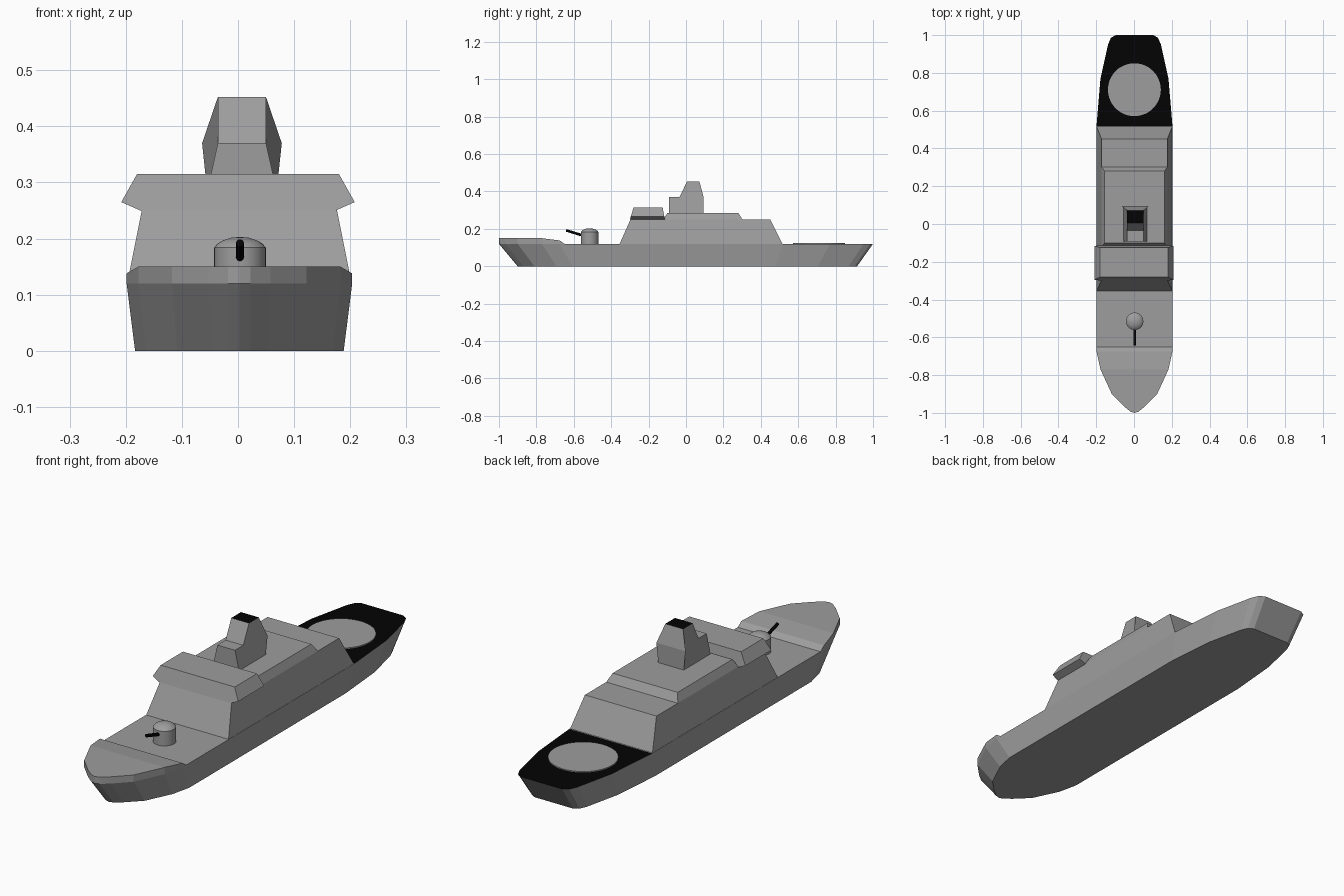
import bpy, bmesh, math
from mathutils import Vector

if "Cube" in bpy.data.objects:
    bpy.data.objects.remove(bpy.data.objects["Cube"])


def paint(name, value):
    m = bpy.data.materials.new(name)
    m.diffuse_color = (value, value, value, 1)
    m.use_nodes = True
    m.node_tree.nodes["Principled BSDF"].inputs["Base Color"].default_value = m.diffuse_color
    return m


black = paint("black_paint", 0.001)
grey = paint("grey_paint", 0.34)


def make(name, verts, faces, mat=grey):
    me = bpy.data.meshes.new(name)
    me.from_pydata(verts, [], faces)
    bm = bmesh.new()
    bm.from_mesh(me)
    bmesh.ops.recalc_face_normals(bm, faces=bm.faces)
    bm.to_mesh(me)
    bm.free()
    ob = bpy.data.objects.new(name, me)
    bpy.context.collection.objects.link(ob)
    me.materials.append(mat)
    return ob


def loft(name, rings, cx=0):
    """Stack of rectangular levels: (half width, y front, y back, z)."""
    v = []
    for w, y0, y1, z in rings:
        v += [(cx - w, y0, z), (cx + w, y0, z), (cx + w, y1, z), (cx - w, y1, z)]
    f = [(0, 1, 2, 3), tuple(range(len(v) - 4, len(v)))]
    for k in range(0, len(v) - 4, 4):
        for i in range(4):
            j = (i + 1) % 4
            f.append((k + i, k + j, k + 4 + j, k + 4 + i))
    return make(name, v, f)


def weld(vs, fs):
    """Merge coincident points so no degenerate faces remain."""
    seen, out = {}, []
    idx = [seen.setdefault(tuple(round(c, 5) for c in p), len(seen)) for p in vs]
    for f in fs:
        g = list(dict.fromkeys(idx[i] for i in f))
        if len(g) > 2:
            out.append(g)
    return list(seen), out


# Hull: deck-edge stations (x, y, z) on one side, bow to stern
hx = .0025
stations = [(0, -1, .15), (.02, -.994, .15), (.055, -.966, .15), (.12, -.9, .15),
            (.18, -.77, .15), (.201, -.675, .138), (.201, -.65, .12), (.201, .52, .12),
            (.18, .77, .12), (.14, .95, .12), (.125, .985, .12), (.1, 1, .12)]
verts = []
for x, y, z in stations:
    yb = y * (.9 if y < 0 else .915)
    for s in (-1, 1):
        verts += [(hx + s * x * .925, yb, 0), (hx + s * x, y, .12), (hx + s * x, y, z)]
n = len(stations)
faces = []
for i in range(n - 1):
    a, b = i * 6, i * 6 + 6
    for o in (0, 3):
        faces.append((a + o, b + o, b + o + 1, a + o + 1))
        if i < 6:
            faces.append((a + o + 1, b + o + 1, b + o + 2, a + o + 2))
    faces.append((a, b, b + 3, a + 3))
    if i < 7:
        faces.append((a + 2, b + 2, b + 5, a + 5))
e = (n - 1) * 6
faces.append((e, e + 1, e + 4, e + 3))
make("hull", *weld(verts, faces))

# Black aft deck closing the stern
aft = stations[7:]
ring = [(hx + x, y, z) for x, y, z in aft] + [(hx - x, y, z) for x, y, z in reversed(aft)]
make("aft_deck", ring, [tuple(range(len(ring)))], black)

# Superstructure and bridge
loft("deckhouse", [(.2, -.355, .515, .12), (.174, -.297, .45, .25)], hx)
loft("upper_deckhouse", [(.174, -.12, .302, .25), (.158, -.10, .28, .285)], hx)
loft("bridge", [(.174, -.3, -.113, .25), (.208, -.2954, -.1158, .265),
                (.18, -.28, -.125, .315)])

# Funnel: side profile (half width, y, z) mirrored, rear shoulder flared
prof = [(.062, -.092, .285), (.043, -.092, .37), (.043, -.035, .37), (.043, .005, .452),
        (.043, .072, .452), (.071, .094, .37), (.062, .094, .285)]
cx = .007
fv = [(cx + s * w, y, z) for s in (-1, 1) for w, y, z in prof]
ff = [tuple(range(7)), tuple(range(7, 14))]
ff += [(i, (i + 1) % 7, (i + 1) % 7 + 7, i + 7) for i in range(7) if i != 3]
make("funnel", fv, ff)
make("funnel_cap", [fv[3], fv[4], fv[11], fv[10]], [(0, 1, 2, 3)], black)

# Landing pad
bpy.ops.mesh.primitive_cylinder_add(vertices=48, radius=.14, depth=.006,
                                    location=(.002, .711, .122))
pad = bpy.context.object
pad.name = "landing_pad"
pad.data.materials.append(grey)

# Gun turret: revolved profile with a shallow dome
seg = 32
tx = .0035
tp = [(.046, .12), (.046, .184), (.04, .191), (.03, .197), (.016, .2015)]
tv = [(tx + r * math.cos(a), -.515 + r * math.sin(a), z) for r, z in tp
      for a in (2 * math.pi * k / seg for k in range(seg))]
tf = [(k * seg + i, k * seg + (i + 1) % seg, (k + 1) * seg + (i + 1) % seg, (k + 1) * seg + i)
      for k in range(len(tp) - 1) for i in range(seg)]
tv.append((tx, -.515, .203))
top = (len(tp) - 1) * seg
tf += [(top + i, top + (i + 1) % seg, len(tv) - 1) for i in range(seg)]
tf.append(tuple(range(seg)))
turret = make("gun_turret", tv, tf)
bpy.ops.object.select_all(action='DESELECT')
bpy.context.view_layer.objects.active = turret
turret.select_set(True)
bpy.ops.object.shade_smooth_by_angle(angle=math.radians(25))

# Gun barrel
p, q = Vector((tx, -.55, .164)), Vector((tx, -.641, .192))
bpy.ops.mesh.primitive_cylinder_add(vertices=16, radius=.007, depth=(q - p).length,
                                    location=(p + q) / 2)
barrel = bpy.context.object
barrel.name = "gun_barrel"
barrel.rotation_euler = (q - p).to_track_quat('Z', 'Y').to_euler()
barrel.data.materials.append(black)
bpy.ops.object.shade_smooth_by_angle(angle=math.radians(30))
